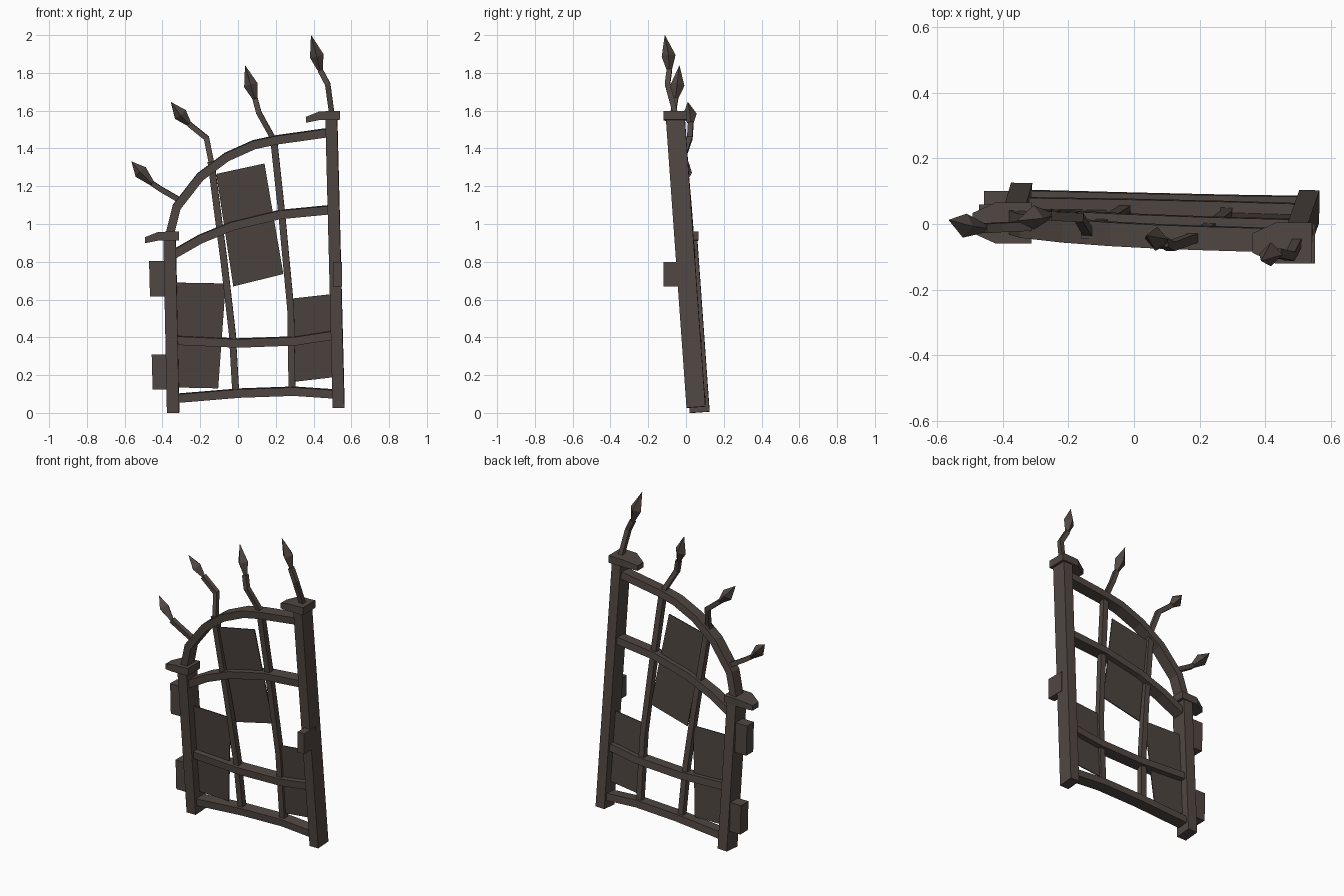
import bpy, bmesh
from mathutils import Vector

if "Cube" in bpy.data.objects:
    bpy.data.objects.remove(bpy.data.objects["Cube"])

def material(name, rgb):
    m = bpy.data.materials.new(name)
    m.diffuse_color = (*rgb, 1)
    m.use_nodes = True
    m.node_tree.nodes["Principled BSDF"].inputs["Base Color"].default_value = m.diffuse_color
    return m

IRON = material("dark iron", (0.082, 0.063, 0.055))
SHEET = material("dull sheet metal", (0.072, 0.057, 0.049))
N = Vector((0.02, 1, 0.072)).normalized()      # normal of the leaning gate plane

def on_gate(x, z):
    return Vector((x, 0.066 - 0.072 * z - 0.02 * x, z))

def loft(name, rings, mat):
    """Join rings of equal size into a closed, flat-faced solid."""
    bm = bmesh.new()
    vs = [[bm.verts.new(p) for p in r] for r in rings]
    n = len(rings[0])
    for a, b in zip(vs, vs[1:]):
        for i in range(n):
            j = (i + 1) % n
            bm.faces.new((a[i], a[j], b[j], b[i]))
    bm.faces.new(vs[0][::-1])
    bm.faces.new(vs[-1])
    bmesh.ops.recalc_face_normals(bm, faces=bm.faces)
    me = bpy.data.meshes.new(name)
    bm.to_mesh(me)
    bm.free()
    me.materials.append(mat)
    ob = bpy.data.objects.new(name, me)
    bpy.context.collection.objects.link(ob)
    return ob

def beam(name, pts, width, depth, mat=IRON):
    """Rectangular bar swept along a path with mitred bends."""
    pts = [on_gate(*p) if len(p) == 2 else Vector(p) for p in pts]
    rings = []
    for i, p in enumerate(pts):
        d1 = (pts[i] - pts[i - 1]).normalized() if i else None
        d2 = (pts[i + 1] - pts[i]).normalized() if i < len(pts) - 1 else None
        d1, d2 = d1 or d2, d2 or d1
        t = (d1 + d2).normalized()
        s = t.cross(N).normalized() * (width / 2) / max(t.dot(d1), 0.6)
        e = N * depth / 2
        rings.append([p + s + e, p - s + e, p - s - e, p + s - e])
    return loft(name, rings, mat)

def spear_head(name, base, mid, tip):
    """Four-sided pointed tip."""
    base, mid, tip = map(Vector, (base, mid, tip))
    t = (tip - base).normalized()
    s = t.cross(N).normalized()
    e = s.cross(t)
    rings = [[p + s * r, p + e * r, p - s * r, p - e * r]
             for p, r in ((base, 0.014), (mid, 0.037), (tip, 0.001))]
    loft(name, rings, IRON)

def box(name, x0, x1, y0, y1, z0, z1, lean=0.0):
    loft(name, [[(x0 + o, y0, z), (x1 + o, y0, z), (x1 + o, y1, z), (x0 + o, y1, z)]
                for z, o in ((z0, 0), (z1, lean))], IRON)

# posts
beam("left_post", [(-0.343, 0.003), (-0.362, 0.93)], 0.065, 0.105)
beam("right_post", [(0.533, 0.03), (0.494, 1.57)], 0.062, 0.1)

# wedge-shaped post caps, drooping and narrowing to the left
def cap(name, x, y, z):
    secs = ((-0.18, -0.06, -0.028, 0.03), (-0.11, -0.046, 0, 0.062), (0, -0.044, 0.003, 0.062))
    loft(name, [[(x + dx, y - h, z + a), (x + dx, y + h, z + a),
                 (x + dx, y + h, z + b), (x + dx, y - h, z + b)] for dx, a, b, h in secs], IRON)

cap("left_cap", -0.312, 0.003, 0.958)
cap("right_cap", 0.541, -0.058, 1.596)

# rails
RAILS = {
    "arched_top_rail": [(-0.365, 0.93), (-0.325, 1.09), (-0.2, 1.25), (-0.06, 1.355),
                        (0.085, 1.42), (0.2, 1.445), (0.485, 1.485)],
    "upper_rail": [(-0.34, 0.84), (-0.2, 0.92), (-0.03, 0.99), (0.22, 1.05), (0.49, 1.076)],
    "middle_rail": [(-0.33, 0.385), (0, 0.37), (0.3, 0.381), (0.51, 0.413)],
    "bottom_rail": [(-0.33, 0.077), (0.01, 0.105), (0.295, 0.115), (0.515, 0.1)],
}
for name, pts in RAILS.items():
    beam(name, pts, 0.045, 0.072)

# upright bars running up into bent spear shafts
beam("left_bar", [(-0.012, 0.11), (-0.03, 0.42), (-0.075, 0.81), (-0.143, 1.33)], 0.036, 0.036)
beam("right_bar", [(0.286, 0.12), (0.279, 0.55), (0.232, 1.05), (0.19, 1.44)], 0.036, 0.036)
SPEARS = [
    ([(-0.315, -0.006, 1.13), (-0.41, -0.01, 1.185)],
     (-0.455, -0.013, 1.215), (-0.515, -0.005, 1.275), (-0.563, 0.012, 1.33)),
    ([(-0.14, -0.025, 1.32), (-0.167, 0.02, 1.455)],
     (-0.26, 0.025, 1.53), (-0.305, 0.02, 1.58), (-0.355, 0.01, 1.645)),
    ([(0.19, -0.042, 1.43), (0.182, -0.042, 1.46), (0.11, -0.068, 1.59)],
     (0.09, -0.055, 1.665), (0.068, -0.045, 1.735), (0.038, -0.035, 1.838)),
    ([(0.497, -0.055, 1.58), (0.475, -0.098, 1.74)],
     (0.435, -0.088, 1.815), (0.417, -0.092, 1.89), (0.387, -0.112, 1.999)),
]
for i, (shaft, base, mid, tip) in enumerate(SPEARS, 1):
    beam(f"spear_shaft_{i}", shaft + [base], 0.028, 0.028)
    spear_head(f"spear_head_{i}", base, mid, tip)

# thin sheets patched inside the frame
SHEETS = {
    "upper_sheet": [(-0.115, 1.265), (0.14, 1.32), (0.24, 0.735), (-0.025, 0.67)],
    "lower_left_sheet": [(-0.345, 0.69), (-0.065, 0.685), (-0.105, 0.13), (-0.34, 0.135)],
    "lower_right_sheet": [(0.283, 0.605), (0.51, 0.63), (0.515, 0.19), (0.3, 0.165)],
}
for name, pts in SHEETS.items():
    ps = [on_gate(*p) for p in pts]
    loft(name, [[p + N * 0.003 for p in ps], [p - N * 0.003 for p in ps]], SHEET)

# hinge blocks and latch
box("upper_hinge", -0.466, -0.385, -0.01, 0.06, 0.615, 0.805, -0.005)
box("lower_hinge", -0.452, -0.365, 0.025, 0.1, 0.125, 0.31, -0.005)
box("latch", 0.503, 0.55, -0.12, 0.0, 0.67, 0.8)
